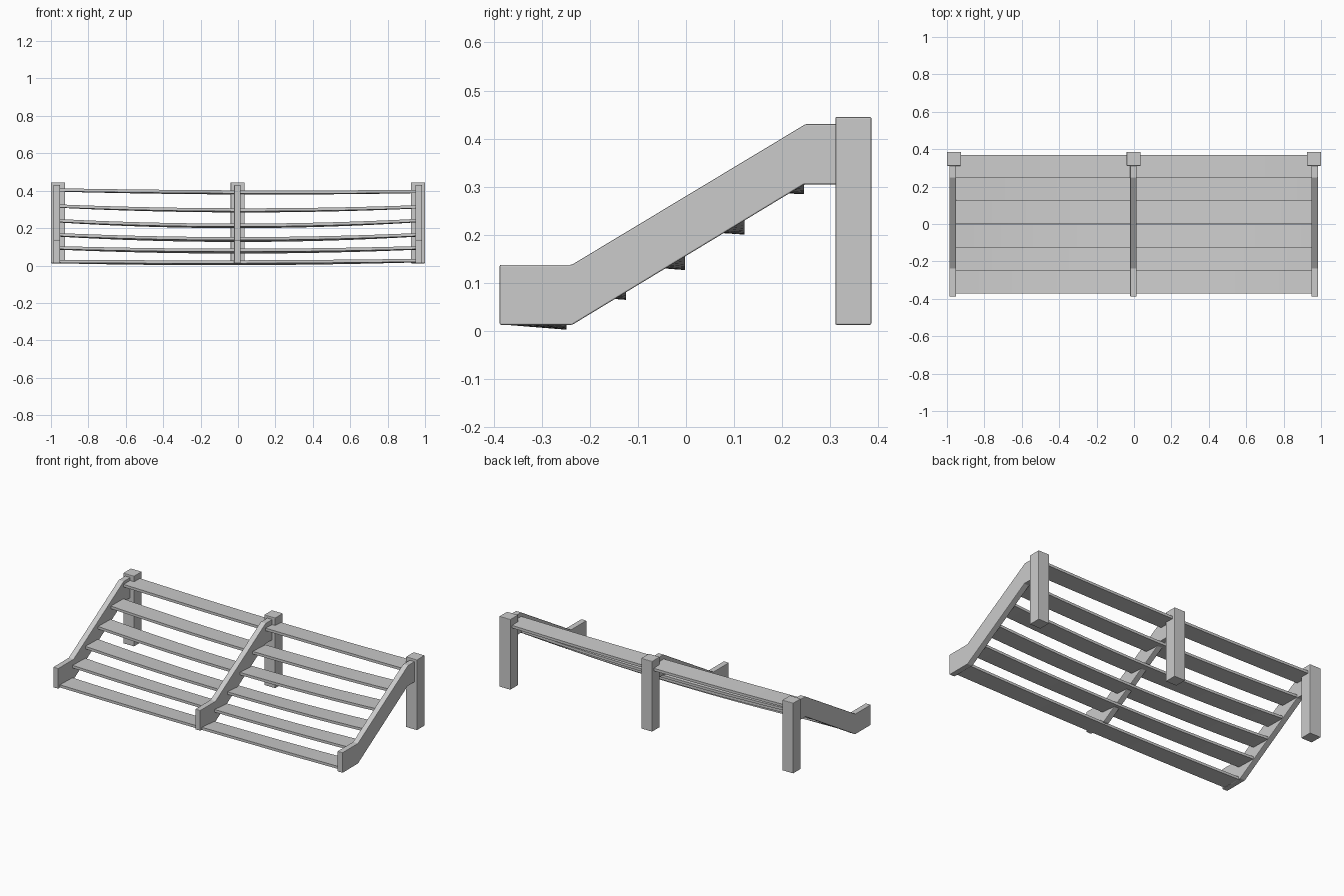
import bpy, bmesh, math

if "Cube" in bpy.data.objects:
    bpy.data.objects.remove(bpy.data.objects["Cube"])


def make_object(name, bm, bevel=0.0):
    bmesh.ops.recalc_face_normals(bm, faces=bm.faces)
    mesh = bpy.data.meshes.new(name)
    bm.to_mesh(mesh)
    bm.free()
    ob = bpy.data.objects.new(name, mesh)
    bpy.context.collection.objects.link(ob)
    if bevel:
        mod = ob.modifiers.new("worn_edges", "BEVEL")
        mod.width = bevel
        mod.segments = 2
        mod.limit_method = "ANGLE"
    return ob


def box(x0, x1, y0, y1, z0, z1):
    bm = bmesh.new()
    bmesh.ops.create_cube(bm, size=1)
    for v in bm.verts:
        v.co = ((x0 + x1) / 2 + v.co.x * (x1 - x0),
                (y0 + y1) / 2 + v.co.y * (y1 - y0),
                (z0 + z1) / 2 + v.co.z * (z1 - z0))
    return bm


# Sloped side boards, as (y, z) outline
outline = [(-0.388, 0.012), (-0.388, 0.137), (-0.238, 0.137), (0.249, 0.43),
           (0.33, 0.43), (0.33, 0.304), (0.245, 0.304), (-0.237, 0.012)]


def stringer(name, x, width=0.035):
    bm = bmesh.new()
    face = bm.faces.new([bm.verts.new((x - width / 2, y, z)) for y, z in outline])
    ext = bmesh.ops.extrude_face_region(bm, geom=[face])
    verts = [e for e in ext["geom"] if isinstance(e, bmesh.types.BMVert)]
    bmesh.ops.translate(bm, verts=verts, vec=(width, 0, 0))
    make_object(name, bm, 0.003)


# Warped planks: ends at height z, sagging and tipping back towards the middle
def plank(name, y0, z_left, z_mid, z_right, tip, depth=0.123, thick=0.016, half=0.968, n=16):
    bm = bmesh.new()
    rings = []
    for i in range(n + 1):
        t = -1 + 2 * i / n
        zl = (z_left * t * (t - 1) / 2 + z_mid * (1 - t * t) + z_right * t * (t + 1) / 2)
        drop = tip * (1 - 0.7 * t * t)
        rings.append([bm.verts.new((half * t, y0 + a * depth, zl - a * drop + h))
                      for a, h in ((0, 0), (1, 0), (1, -thick), (0, -thick))])
    for r, s in zip(rings, rings[1:]):
        for k in range(4):
            bm.faces.new((r[k], r[(k + 1) % 4], s[(k + 1) % 4], s[k]))
    bm.faces.new(rings[0])
    bm.faces.new(rings[-1])
    ob = make_object(name, bm)
    bpy.context.view_layer.objects.active = ob
    ob.select_set(True)
    bpy.ops.object.shade_smooth_by_angle(angle=math.radians(30))
    ob.select_set(False)


# Posts and stringers at left, middle and right
for side, px, sx in (("left", -0.9625, -0.969), ("middle", -0.002, -0.003), ("right", 0.9625, 0.966)):
    make_object(side + "_post", box(px - 0.0375, px + 0.0375, 0.311, 0.386, 0.012, 0.445), 0.003)
    stringer(side + "_stringer", sx)

# Six planks, front to back: left, middle, right top heights and tip
planks = [(0.031, 0.028, 0.036, 0.010),
          (0.104, 0.090, 0.104, 0.010),
          (0.174, 0.152, 0.174, 0.010),
          (0.249, 0.224, 0.250, 0.008),
          (0.327, 0.306, 0.323, 0.006),
          (0.413, 0.402, 0.405, 0.006)]
for i, (a, b, c, tip) in enumerate(planks):
    plank("plank_%d" % (i + 1), -0.372 + 0.1236 * i, a, b, c, tip)
